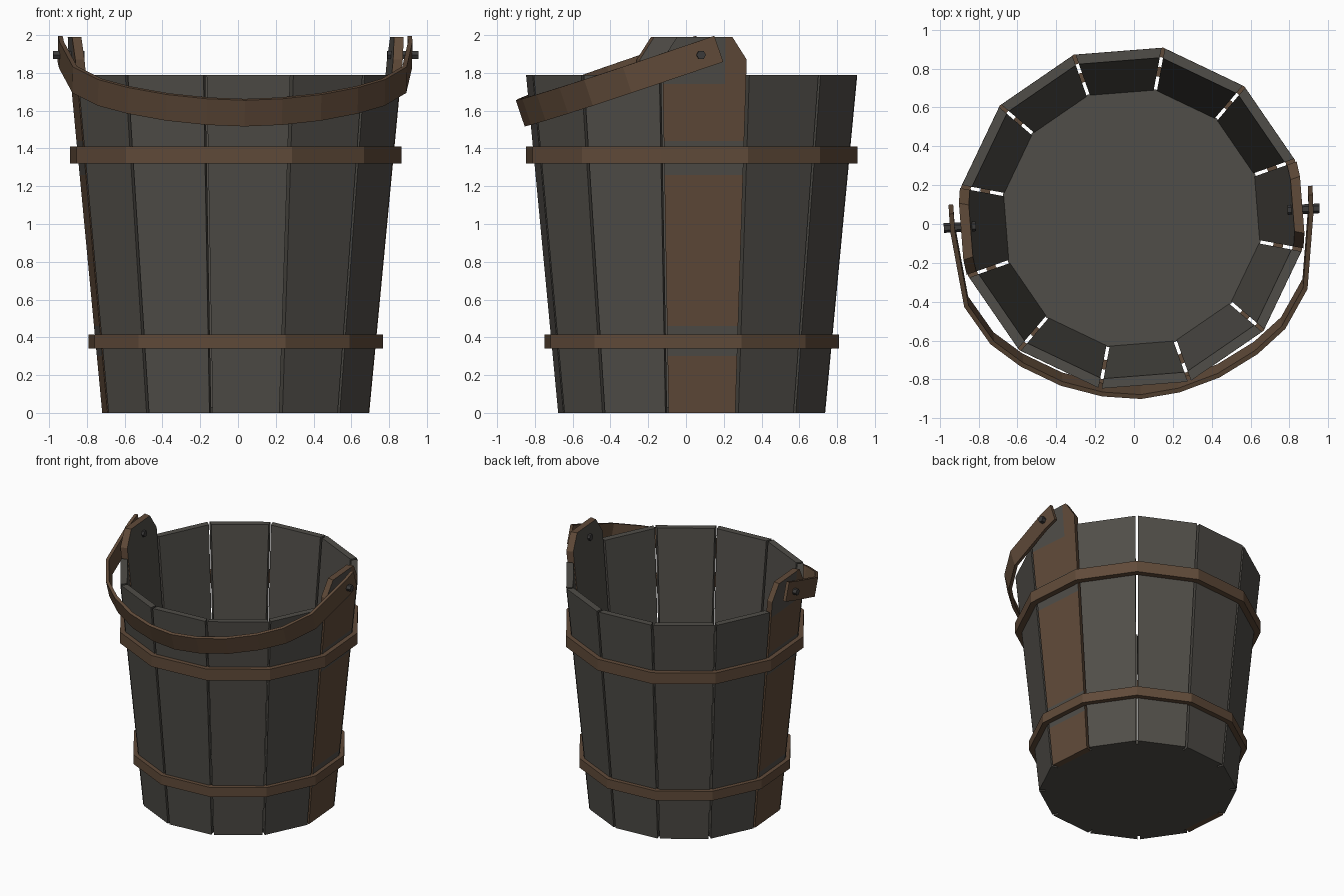
import bpy, bmesh
from math import pi, radians, tan, cos
from mathutils import Matrix, Vector

cube = bpy.data.objects.get("Cube")
if cube:
    bpy.data.objects.remove(cube, do_unlink=True)

SIDES = 12
STEP = 2 * pi / SIDES
TURN = radians(4.5)
CENTRE = Matrix.Translation((-0.012, 0.03, 0))
WALL, GAP = 0.05, 0.009


def material(name, rgb):
    m = bpy.data.materials.new(name)
    m.use_nodes = True
    m.diffuse_color = (*rgb, 1)
    m.node_tree.nodes["Principled BSDF"].inputs["Base Color"].default_value = (*rgb, 1)
    return m


GREY = material("weathered_grey_wood", (0.080, 0.075, 0.065))
BROWN = material("brown_wood", (0.118, 0.070, 0.041))
IRON = material("dark_iron", (0.045, 0.043, 0.042))


def finish(bm, name, mats, matrix):
    bmesh.ops.recalc_face_normals(bm, faces=bm.faces)
    mesh = bpy.data.meshes.new(name)
    bm.to_mesh(mesh)
    bm.free()
    for m in mats:
        mesh.materials.append(m)
    obj = bpy.data.objects.new(name, mesh)
    obj.matrix_world = matrix
    bpy.context.collection.objects.link(obj)
    return obj


def turned(angle):
    return CENTRE @ Matrix.Rotation(angle, 4, "Z")


def bridge(bm, a, b, closed=True):
    for i in range(len(a) if closed else len(a) - 1):
        j = (i + 1) % len(a)
        bm.faces.new((a[i], a[j], b[j], b[i]))


def apothem(z):
    return 0.695 + 0.0933 * z


# Staves: outline of (side, inset, height), pushed out to the sloping wall
def stave_mesh(outline):
    bm = bmesh.new()
    loops = []
    for depth in (0, WALL):
        loop = []
        for side, inset, z in outline:
            r = apothem(z) - depth
            loop.append(bm.verts.new((r, side * (r * tan(STEP / 2) - GAP - inset), z)))
        bm.faces.new(loop)
        loops.append(loop)
    bridge(bm, *loops)
    return bm


def slice_mesh(bm, point, normal):
    bmesh.ops.bisect_plane(bm, geom=bm.verts[:] + bm.edges[:] + bm.faces[:],
                           plane_co=point, plane_no=normal)


PLAIN = [(-1, 0, 0), (1, 0, 0), (1, 0, 1.79), (-1, 0, 1.79)]
TALL = [(-1, 0, 0), (1, 0, 0), (1, 0, 1.87), (1, 0.08, 1.99),
        (-1, 0.08, 1.99), (-1, 0, 1.87)]
WORN = [(0.30, 0.46), (1.26, 1.44)]

for k in range(SIDES):
    angle = TURN + k * STEP
    if k % (SIDES // 2):
        finish(stave_mesh(PLAIN), f"stave_{k}", [GREY], turned(angle))
        continue
    # Ear staves: brown outside with worn grey patches, grey inside
    bm = stave_mesh(TALL)
    for z in [z for pair in WORN for z in pair] + [1.74]:
        slice_mesh(bm, (0, 0, z), (0, 0, 1))
    slice_mesh(bm, (0, 0.11, 0), (0, 1, 0))
    bm.normal_update()
    bmesh.ops.recalc_face_normals(bm, faces=bm.faces)
    for f in bm.faces:
        c = f.calc_center_median()
        worn = any(lo < c.z < hi for lo, hi in WORN) or (c.z > 1.74 and c.y < 0.11)
        inner = f.normal.x < -0.8
        outer = f.normal.x > 0.8
        f.material_index = 0 if inner or (outer and worn) else 1
    finish(bm, "ear_stave_left" if k == 0 else "ear_stave_right", [GREY, BROWN], turned(angle))


# Floor
bm = bmesh.new()
bmesh.ops.create_cone(bm, cap_ends=True, segments=SIDES, radius1=0.672, radius2=0.675,
                      depth=0.03, matrix=Matrix.Translation((0, 0, 0.015))
                      @ Matrix.Rotation(STEP / 2, 4, "Z"))
finish(bm, "floor", [GREY], turned(TURN))


# Hoops: straight-walled twelve-sided rings
def hoop(name, radius, low, high):
    bm = bmesh.new()
    rings = []
    for r, z in ((radius, low), (radius, high), (radius - 0.05, high), (radius - 0.05, low)):
        rings.append([bm.verts.new(Matrix.Rotation((i + 0.5) * STEP, 3, "Z") @ Vector((r, 0, z)))
                      for i in range(SIDES)])
    for i in range(4):
        bridge(bm, rings[i], rings[(i + 1) % 4])
    finish(bm, name, [BROWN], turned(TURN))


hoop("upper_hoop", 0.893, 1.32, 1.41)
hoop("lower_hoop", 0.793, 0.34, 0.415)

# Handle: flat strip bent into an arch, tilted forward about its pins
PIVOT = turned(radians(3)) @ Matrix.Translation((0, 0, 1.895))
HALF = [(0.938, -0.10), (0.936, 0.0), (0.885, 0.41), (0.76, 0.62), (0.61, 0.75),
        (0.41, 0.865), (0.2, 0.935)]
path = [Vector((x, -u)) for x, u in HALF] + [Vector((0, -0.96))]
path += [Vector((-x, -u)) for x, u in reversed(HALF)]

bm = bmesh.new()
corners = [[], [], [], []]
for i, p in enumerate(path):
    t = (path[min(i + 1, len(path) - 1)] - path[max(i - 1, 0)]).normalized()
    inward = Vector((t.y, -t.x)) * 0.024
    for loop, (offset, z) in zip(corners, ((0, -0.073), (0, 0.073), (1, 0.073), (1, -0.073))):
        q = p + inward * offset
        loop.append(bm.verts.new((q.x, q.y, z)))
for i in range(4):
    bridge(bm, corners[i], corners[(i + 1) % 4], closed=False)
for end in (0, -1):
    bm.faces.new([loop[end] for loop in corners])
finish(bm, "handle", [BROWN], PIVOT @ Matrix.Rotation(radians(18.8), 4, "X"))

# Pins holding the handle to the ear staves
for side, name in ((1, "left_pin"), (-1, "right_pin")):
    bm = bmesh.new()
    bmesh.ops.create_cone(bm, cap_ends=True, segments=6, radius1=0.025, radius2=0.025,
                          depth=0.165, matrix=Matrix.Translation((side * 0.886, 0, 0))
                          @ Matrix.Rotation(pi / 2, 4, "Y"))
    finish(bm, name, [IRON], PIVOT)
